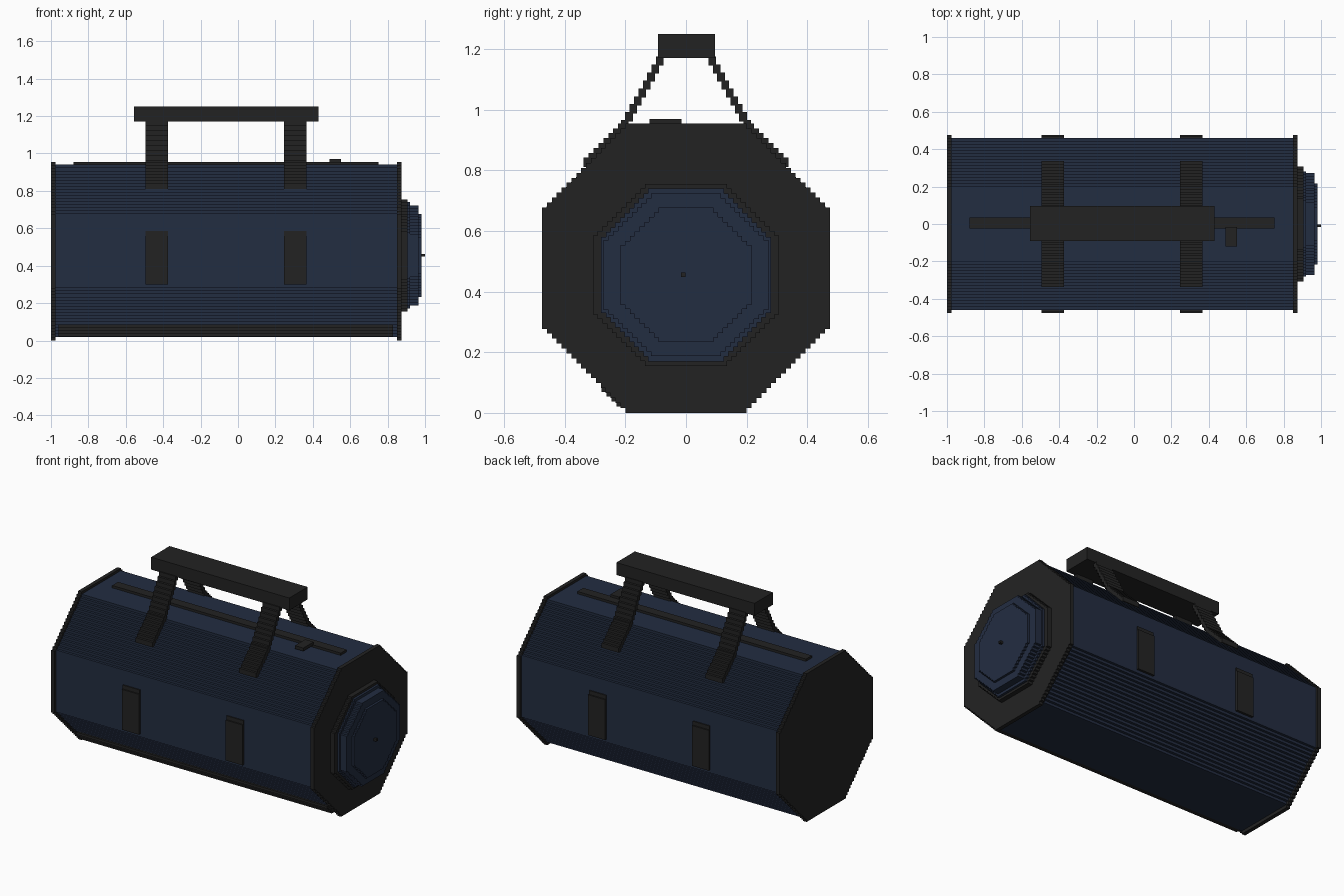
import bpy, bmesh

cube = bpy.data.objects.get("Cube")
if cube:
    bpy.data.objects.remove(cube, do_unlink=True)


def material(name, rgb):
    m = bpy.data.materials.new(name)
    m.use_nodes = True
    m.diffuse_color = (*rgb, 1)
    m.node_tree.nodes["Principled BSDF"].inputs["Base Color"].default_value = (*rgb, 1)
    return m


NAVY = material("navy fabric", (0.0165, 0.026, 0.053))
BLACK = material("black trim", (0.0165, 0.0165, 0.0165))
MID = 0.4775   # height of the bag's axis
STEP = 0.0162  # size of one stair step


def finish(bm, name, mat):
    bmesh.ops.recalc_face_normals(bm, faces=bm.faces)
    mesh = bpy.data.meshes.new(name)
    bm.to_mesh(mesh)
    bm.free()
    mesh.materials.append(mat)
    ob = bpy.data.objects.new(name, mesh)
    bpy.context.collection.objects.link(ob)
    return ob


def boxes(name, mat, spans):
    """One object made of boxes given as (x0, x1, y0, y1, z0, z1)."""
    bm = bmesh.new()
    for x0, x1, y0, y1, z0, z1 in spans:
        vs = bmesh.ops.create_cube(bm, size=1)["verts"]
        for v in vs:
            v.co = (x1 if v.co.x > 0 else x0,
                    y1 if v.co.y > 0 else y0,
                    z1 if v.co.z > 0 else z0)
    return finish(bm, name, mat)


def stepped_octagon(name, mat, x0, x1, half_y, half_z, flat_y, flat_z, zc):
    """Octagonal prism along x whose slanted sides are staircases."""
    n = max(2, round((half_y - flat_y) / STEP))
    dy, dz = (half_y - flat_y) / n, (half_z - flat_z) / n
    quarter = [(flat_y, half_z)]
    for i in range(n):
        y = flat_y + i * dy
        z = half_z - (i + 1) * dz
        quarter += [(y, z), (y + dy, z)]
    right = quarter + [(y, -z) for y, z in reversed(quarter)]
    loop = right + [(-y, z) for y, z in reversed(right)]
    bm = bmesh.new()
    face = bm.faces.new([bm.verts.new((x0, y, z + zc)) for y, z in loop])
    ext = bmesh.ops.extrude_face_region(bm, geom=[face], use_keep_orig=True)
    for v in ext["geom"]:
        if isinstance(v, bmesh.types.BMVert):
            v.co.x = x1
    return finish(bm, name, mat)


# Bag body and the two end caps
stepped_octagon("bag_body", NAVY, -0.98, 0.86, 0.46, 0.46, 0.2, 0.2, 0.48)
stepped_octagon("right_end_cap", BLACK, -1.0, -0.975, 0.475, MID, 0.2, 0.2, MID)
stepped_octagon("left_end_cap", BLACK, 0.85, 0.875, 0.475, MID, 0.2, 0.2, MID)

# Round pocket on the left end
stepped_octagon("pocket_rim", BLACK, 0.87, 0.905, 0.307, 0.3, 0.135, 0.13, 0.455)
stepped_octagon("pocket_base", NAVY, 0.9, 0.92, 0.28, 0.285, 0.125, 0.125, 0.455)
stepped_octagon("pocket_side", NAVY, 0.915, 0.965, 0.272, 0.268, 0.115, 0.115, 0.455)
stepped_octagon("pocket_face", NAVY, 0.96, 0.98, 0.217, 0.222, 0.09, 0.097, 0.455)
boxes("pocket_stud", BLACK, [(0.975, 1.0, -0.017, -0.002, 0.448, 0.463)])

# Trim strip along the lower front edge
boxes("bottom_trim", BLACK,
      [(-0.96, 0.83, -0.23 - i * STEP, -0.19, 0.021 + i * STEP, 0.021 + (i + 1) * STEP)
       for i in range(4)])

# Zip along the top
boxes("zip", BLACK, [(-0.88, 0.75, -0.025, 0.035, 0.935, 0.955)])
boxes("zip_pull", BLACK, [(0.49, 0.55, -0.12, -0.015, 0.95, 0.97)])

# Handle grip
boxes("handle_grip", BLACK, [(-0.555, 0.43, -0.092, 0.095, 1.17, 1.25)])

# Straps and side patches, one set per side and strap position
for x_name, x0 in (("right", -0.495), ("left", 0.245)):
    x1 = x0 + 0.12
    for y_name, s in (("front", -1), ("back", 1)):
        def side(ya, yb, za, zb):
            lo, hi = sorted((s * ya, s * yb))
            return (x0, x1, lo, hi, za, zb)
        # Part lying on the slanted side of the bag
        spans = [side(0.19 + i * STEP, 0.224 + i * STEP,
                      0.94 - (i + 1) * STEP, 0.955 - i * STEP) for i in range(8)]
        # Free part rising to the grip
        rise = (1.172 - 0.935) / 9
        spans += [side(0.19 - i * 0.0145, 0.215 - i * 0.0145,
                       0.935 + i * rise, 0.939 + (i + 1) * rise) for i in range(9)]
        boxes(f"{y_name}_{x_name}_strap", BLACK, spans)
        boxes(f"{y_name}_{x_name}_patch", BLACK,
              [side(0.45, 0.475, 0.3, 0.56), side(0.45, 0.467, 0.56, 0.585)])
